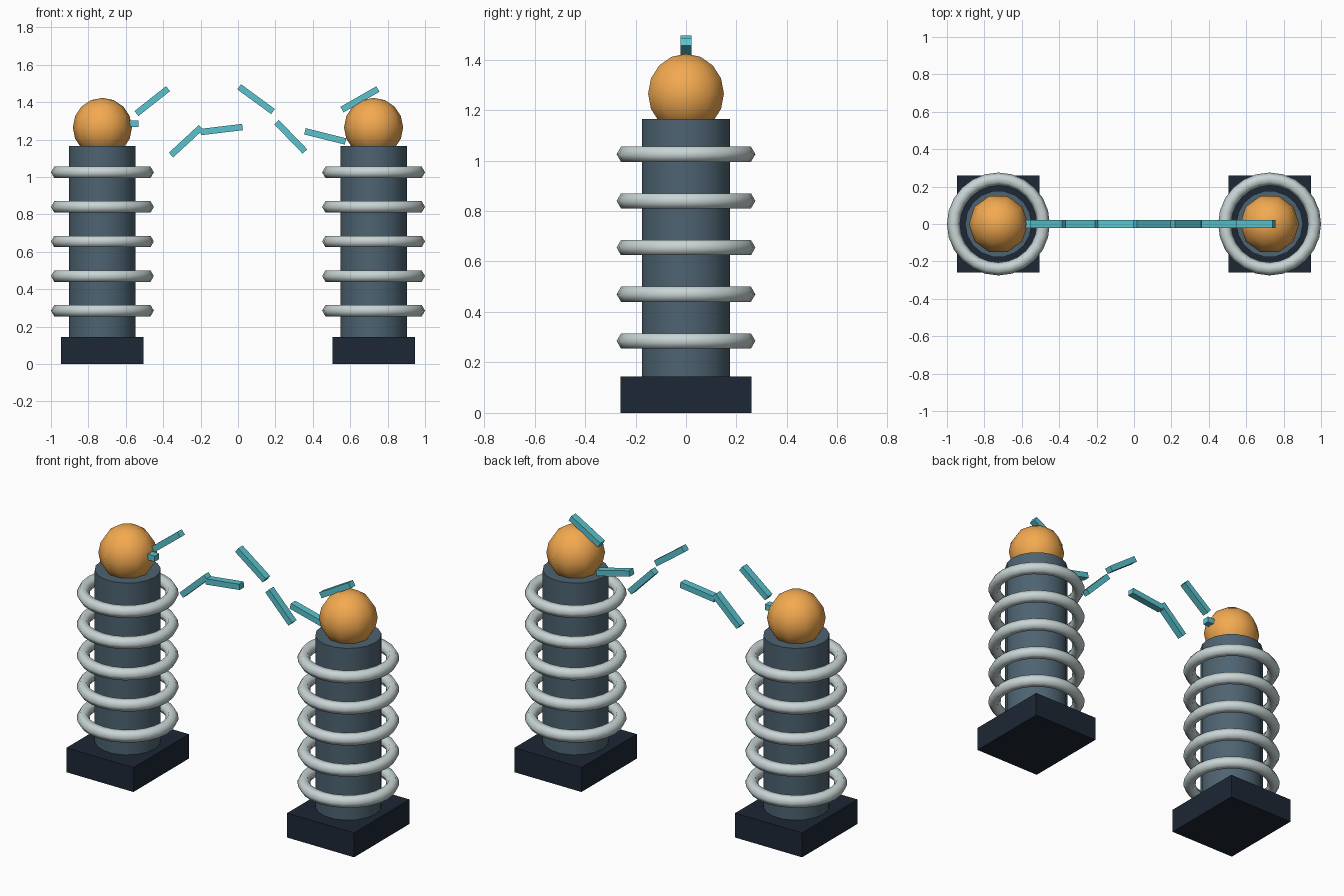
import bpy, bmesh, math
from mathutils import Vector

if "Cube" in bpy.data.objects:
    bpy.data.objects.remove(bpy.data.objects["Cube"])


def material(name, rgb):
    m = bpy.data.materials.new(name)
    m.diffuse_color = (*rgb, 1)
    m.use_nodes = True
    m.node_tree.nodes["Principled BSDF"].inputs["Base Color"].default_value = m.diffuse_color
    return m


NAVY = material("dark_base", (0.012, 0.020, 0.036))
STEEL = material("blue_steel", (0.075, 0.125, 0.165))
PALE = material("pale_ceramic", (0.58, 0.66, 0.66))
ORANGE = material("orange", (0.90, 0.40, 0.08))
CYAN = material("cyan", (0.10, 0.55, 0.62))


def finish(name, mat, smooth=None):
    ob = bpy.context.object
    ob.name = name
    ob.data.materials.append(mat)
    if smooth:
        bpy.ops.object.shade_smooth_by_angle(angle=math.radians(smooth))
    return ob


def box(name, centre, size, mat, pitch=0):
    bpy.ops.mesh.primitive_cube_add(size=1, location=centre, rotation=(0, pitch, 0))
    ob = finish(name, mat)
    ob.scale = size
    return ob


def ball(name, centre, r, segs, rings, mat):
    # UV sphere with its first meridian on +x
    bm = bmesh.new()
    rows = [[bm.verts.new((0, 0, r))]]
    for j in range(1, rings):
        p = math.pi * j / rings
        rows.append([bm.verts.new((r * math.sin(p) * math.cos(a), r * math.sin(p) * math.sin(a), r * math.cos(p)))
                     for a in (2 * math.pi * i / segs for i in range(segs))])
    rows.append([bm.verts.new((0, 0, -r))])
    for up, low in zip(rows, rows[1:]):
        for i in range(segs):
            k = (i + 1) % segs
            quad = [up[i % len(up)], low[i % len(low)], low[k % len(low)], up[k % len(up)]]
            bm.faces.new(list(dict.fromkeys(quad)))
    me = bpy.data.meshes.new(name)
    bm.to_mesh(me)
    bm.free()
    ob = bpy.data.objects.new(name, me)
    ob.location = centre
    bpy.context.collection.objects.link(ob)
    bpy.ops.object.select_all(action='DESELECT')
    bpy.context.view_layer.objects.active = ob
    ob.select_set(True)
    return finish(name, mat, 60)


# Two coil towers
for side, x in (("left", -0.725), ("right", 0.725)):
    box(side + "_base", (x, 0, 0.0725), (0.44, 0.52, 0.145), NAVY)
    bpy.ops.mesh.primitive_cylinder_add(vertices=18, radius=0.178, depth=1.02,
                                        location=(x, 0, 0.655), rotation=(0, 0, math.pi / 2))
    finish(side + "_column", STEEL, 40)
    for i in range(5):
        bpy.ops.mesh.primitive_torus_add(major_radius=0.24, minor_radius=0.035,
                                         major_segments=24, minor_segments=6,
                                         location=(x, 0, 0.285 + 0.185 * i))
        finish(f"{side}_ring_{i + 1}", PALE, 75)
    ball(side + "_electrode", (x, 0, 1.265), 0.158, 10, 8, ORANGE)

# Broken zigzag arc: (x, z) start and end of each bar
ARC = [((-0.755, 1.285), (-0.533, 1.285)), ((-0.543, 1.339), (-0.374, 1.472)),
       ((-0.358, 1.117), (-0.198, 1.265)), ((-0.200, 1.240), (0.024, 1.267)),
       ((0.006, 1.482), (0.187, 1.350)), ((0.206, 1.293), (0.358, 1.136)),
       ((0.358, 1.244), (0.575, 1.190)), ((0.556, 1.360), (0.748, 1.470))]
for i, (a, b) in enumerate(ARC):
    d = Vector(b) - Vector(a)
    box(f"arc_bar_{i + 1}", ((a[0] + b[0]) / 2, 0, (a[1] + b[1]) / 2),
        (d.length, 0.042, 0.034), CYAN, -math.atan2(d.y, d.x))
